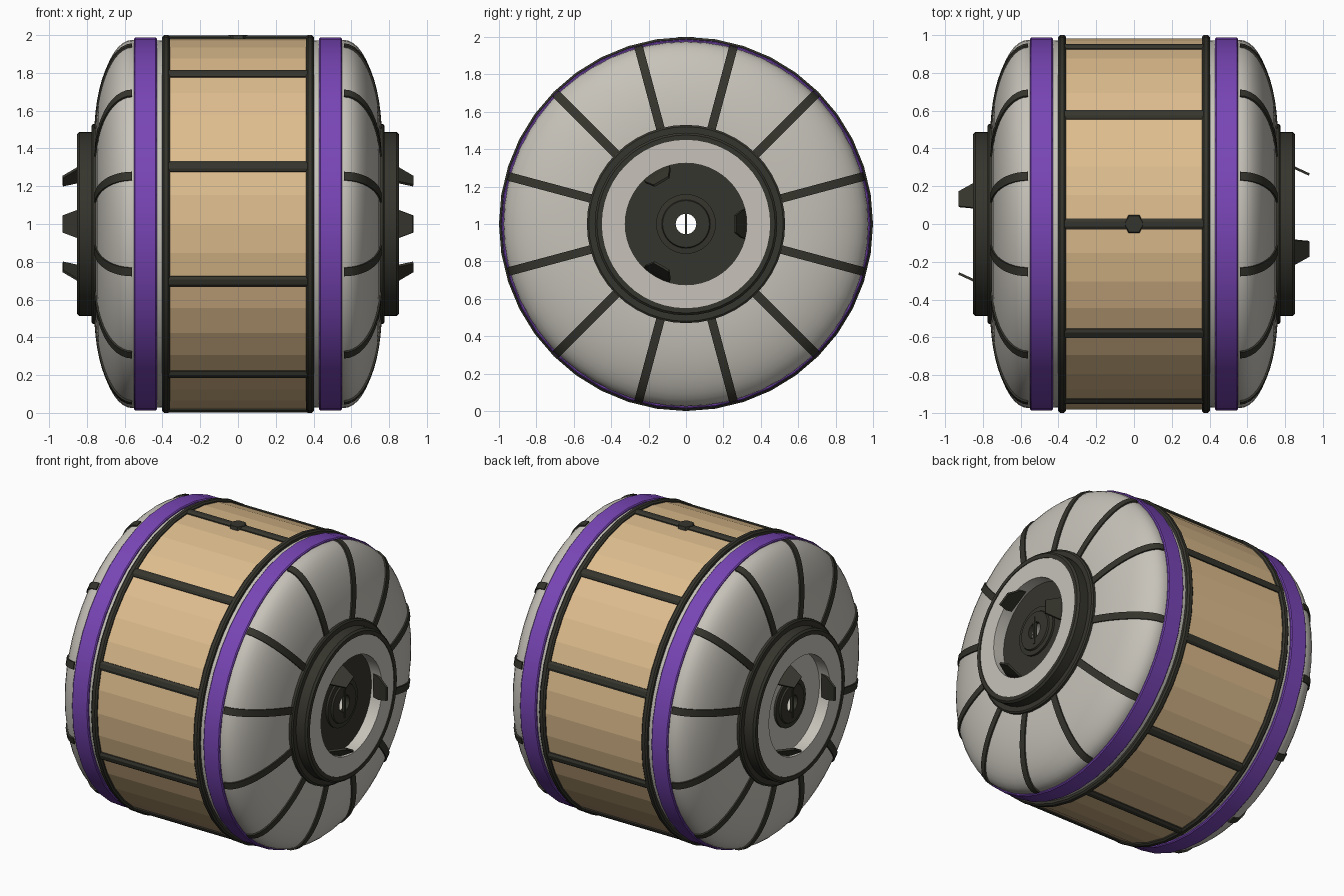
import bpy, bmesh, math
from mathutils import Matrix, Vector

cube = bpy.data.objects.get("Cube")
if cube:
    bpy.data.objects.remove(cube, do_unlink=True)


def material(name, rgb):
    m = bpy.data.materials.new(name)
    m.use_nodes = True
    m.diffuse_color = (*rgb, 1)
    m.node_tree.nodes["Principled BSDF"].inputs["Base Color"].default_value = (*rgb, 1)
    return m


TAN = material("tan panel", (0.73, 0.51, 0.27))
GREY = material("warm grey shell", (0.57, 0.545, 0.49))
PURPLE = material("purple band", (0.19, 0.06, 0.47))
DARK = material("dark trim", (0.036, 0.035, 0.026))

# All parts are built around the x axis, then raised to stand on the ground
LIFT = Matrix.Translation((0, 0, 1))


def finish(name, bm, mat, side=1, smooth=True):
    """Turn a bmesh into an object; side -1 swings it round to the other end."""
    turn = Matrix.Rotation(0 if side > 0 else math.pi, 4, "Z")
    bmesh.ops.transform(bm, matrix=LIFT @ turn, verts=bm.verts)
    bmesh.ops.recalc_face_normals(bm, faces=bm.faces)
    mesh = bpy.data.meshes.new(name)
    bm.to_mesh(mesh)
    bm.free()
    mesh.materials.append(mat)
    obj = bpy.data.objects.new(name, mesh)
    bpy.context.collection.objects.link(obj)
    if smooth:
        bpy.ops.object.select_all(action="DESELECT")
        bpy.context.view_layer.objects.active = obj
        obj.select_set(True)
        bpy.ops.object.shade_smooth_by_angle(angle=math.radians(30))
    return obj


def lathe(name, profile, mat, side=1, steps=40, closed=True, smooth=True):
    """Revolve (x, radius) points around the x axis."""
    bm = bmesh.new()
    rings = []
    for x, r in profile:
        angles = [math.tau * k / steps for k in range(steps)]
        rings.append([bm.verts.new((x, r * math.cos(a), r * math.sin(a))) for a in angles])
    pairs = list(zip(rings, rings[1:]))
    if closed:
        pairs.append((rings[-1], rings[0]))
    for a, b in pairs:
        for k in range(steps):
            n = (k + 1) % steps
            bm.faces.new((a[k], a[n], b[n], b[k]))
    return finish(name, bm, mat, side, smooth)


def band(x0, x1, r0, r1, bevel):
    """Ring cross-section with chamfered outer corners."""
    return [(x0, r0), (x0, r1 - bevel), (x0 + bevel, r1),
            (x1 - bevel, r1), (x1, r1 - bevel), (x1, r0)]


def loft(bm, sections):
    """Join matching cross-sections into a closed bar."""
    loops = [[bm.verts.new(p) for p in s] for s in sections]
    n = len(loops[0])
    for a, b in zip(loops, loops[1:]):
        for k in range(n):
            bm.faces.new((a[k], a[(k + 1) % n], b[(k + 1) % n], b[k]))
    bm.faces.new(loops[0])
    bm.faces.new(loops[-1])


def around(bm, count, first, build):
    """Repeat a part around the x axis, starting at an angle from +y."""
    for k in range(count):
        part = bmesh.new()
        build(part)
        turn = Matrix.Rotation(math.radians(first) + math.tau * k / count, 4, "X")
        bmesh.ops.transform(part, matrix=turn, verts=part.verts)
        temp = bpy.data.meshes.new("temp")
        part.to_mesh(temp)
        part.free()
        bm.from_mesh(temp)
        bpy.data.meshes.remove(temp)


# Central barrel with flat facets
lathe("barrel_panels", [(-0.37, 0.982), (0.37, 0.982)], TAN, closed=False, smooth=False)


# Raised slats between the panels
def slat(bm):
    shape = [(0.96, -0.029), (0.987, -0.029), (0.997, -0.014),
             (0.997, 0.014), (0.987, 0.029), (0.96, 0.029)]
    loft(bm, [[(x, r, w) for r, w in shape] for x in (-0.37, 0.37)])


bm = bmesh.new()
around(bm, 10, 18, slat)
finish("barrel_slats", bm, DARK, smooth=False)

# Hexagonal stud on the top slat
bm = bmesh.new()
bmesh.ops.create_cone(bm, cap_ends=True, segments=6, radius1=0.058, radius2=0.05, depth=0.03,
                      matrix=Matrix.Translation((0, 0, 0.985)) @ Matrix.Rotation(math.pi / 6, 4, "Z"))
finish("top_stud", bm, DARK, smooth=False)

# Dome curve, a quarter ellipse, as (x, radius)
ARC = [math.radians(7.5 * k) for k in range(13)]
DOME = [(0.56 + 0.192 * math.sin(t), 0.48 + 0.495 * math.cos(t)) for t in ARC]


def dome_rib(bm):
    sections = []
    for (x, r), t in zip(DOME, ARC):
        normal = Vector((0.495 * math.sin(t), 0.192 * math.cos(t))).normalized()
        hi = Vector((x, r)) + normal * 0.009
        lo = Vector((x, r)) - normal * 0.02
        sections.append([(lo.x, lo.y, -0.023), (hi.x, hi.y, -0.023),
                         (hi.x, hi.y, 0.023), (lo.x, lo.y, 0.023)])
    loft(bm, sections)


# Bent prong leaning in over the recess
def prong(bm):
    plate = [(0.79, 0.327, 0.08), (0.85, 0.305, 0.075), (0.93, 0.268, 0.045)]
    loft(bm, [[(x, y, -w), (x, y, w), (x - 0.005, y - 0.012, w), (x - 0.005, y - 0.012, -w)]
              for x, y, w in plate])


for side, label in ((1, "left"), (-1, "right")):
    # Shell, rim and coloured band
    lathe(label + "_dome", [(0.36, 0.97), (0.46, 0.974)] + DOME, GREY, side, 60, closed=False)
    lathe(label + "_rim", band(0.36, 0.402, 0.94, 1.0, 0.01), DARK, side)
    lathe(label + "_band", band(0.43, 0.55, 0.95, 0.988, 0.006), PURPLE, side)
    bm = bmesh.new()
    around(bm, 12, 15, dome_rib)
    finish(label + "_dome_ribs", bm, DARK, side)

    # Stepped end cap with a pale face ring and recess wall
    collar = [(0.73, 0.45), (0.73, 0.53), (0.768, 0.53), (0.775, 0.52), (0.775, 0.488),
              (0.84, 0.488), (0.852, 0.476), (0.852, 0.45)]
    lathe(label + "_cap_collar", collar, DARK, side, 48)
    lathe(label + "_cap_face", [(0.76, 0.45), (0.847, 0.45), (0.847, 0.325), (0.76, 0.325)],
          GREY, side, 48)
    lathe(label + "_recess_floor", [(0.768, 0.33), (0.768, 0.055)],
          DARK if side > 0 else GREY, side, 48, closed=False)

    # Hub with a bored centre and cross pin
    hub = [(0.76, 0.055), (0.76, 0.16), (0.782, 0.16), (0.785, 0.13), (0.795, 0.125), (0.795, 0.055)]
    lathe(label + "_hub", hub, DARK, side, 32)
    bm = bmesh.new()
    bmesh.ops.create_cube(bm, size=1, matrix=Matrix.Translation((0.79, 0, 0))
                          @ Matrix.Diagonal((0.02, 0.012, 0.19, 1)))
    finish(label + "_hub_pin", bm, DARK, side, smooth=False)

    bm = bmesh.new()
    around(bm, 3, 0, prong)
    finish(label + "_prongs", bm, DARK, side, smooth=False)

# Open bore running through both hubs
lathe("axle_bore", [(-0.765, 0.055), (0.765, 0.055)], GREY, steps=32, closed=False)
